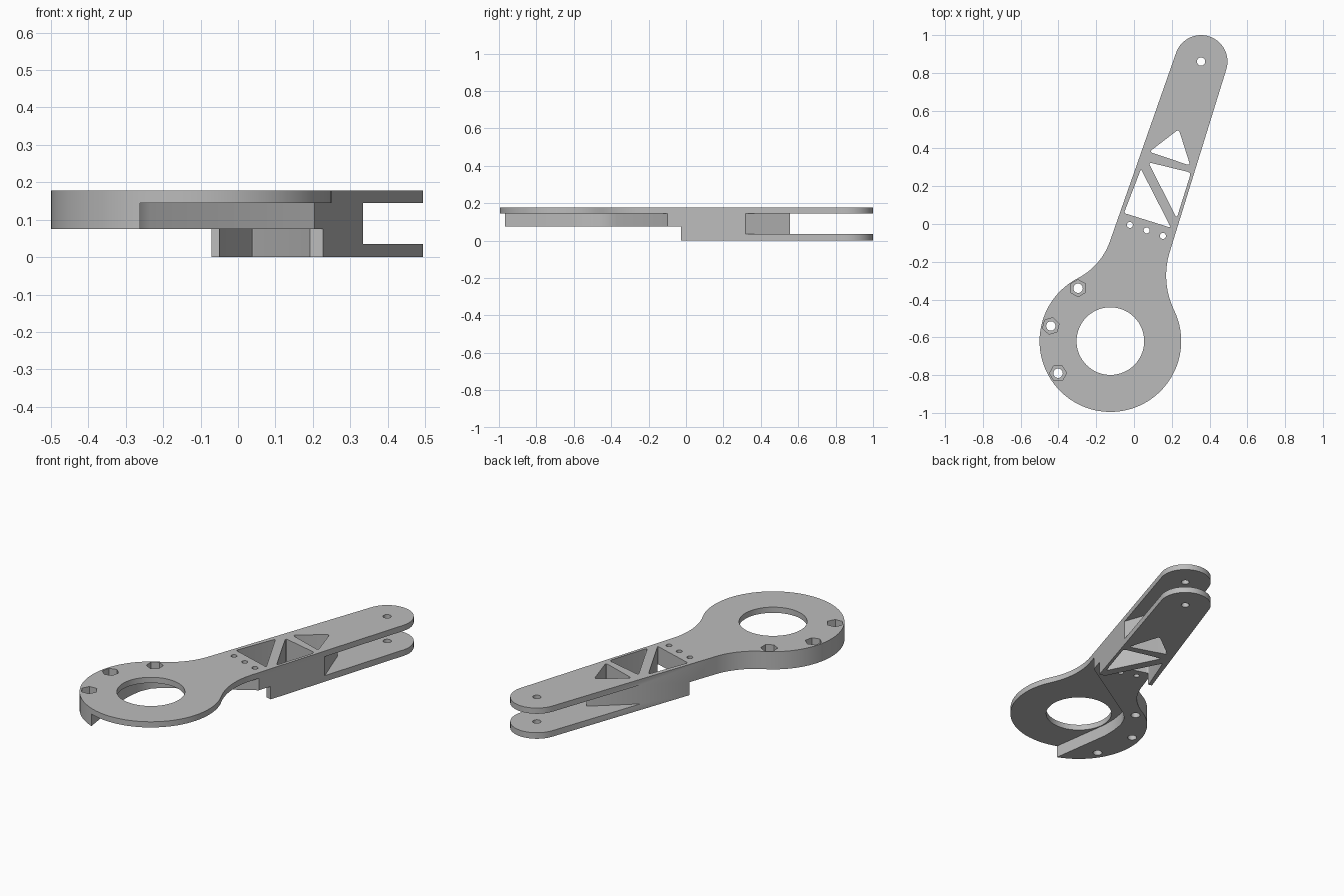
import bpy
import bmesh
import math
from mathutils import Vector

cube = bpy.data.objects.get("Cube")
if cube:
    bpy.data.objects.remove(cube, do_unlink=True)

TOP, PLATE, FLANGE, FORK = 0.178, 0.145, 0.075, 0.035
RING, RING_R = Vector((-0.125, -0.62)), 0.375
TIP, TIP_R = Vector((0.355, 0.86)), 0.14

metal = bpy.data.materials.new("grey metal")
metal.use_nodes = True
metal.diffuse_color = (0.5, 0.5, 0.5, 1)
metal.node_tree.nodes["Principled BSDF"].inputs["Base Color"].default_value = (0.5, 0.5, 0.5, 1)


def arc(c, r, a, b, n):
    return [Vector((c[0] + r * math.cos(a + (b - a) * i / n),
                    c[1] + r * math.sin(a + (b - a) * i / n))) for i in range(n + 1)]


def circle(c, r, n=32, start=0.0):
    return arc(c, r, start, start + math.tau, n)[:-1]


def angle(v):
    return math.atan2(v.y, v.x)


def rounded(points, r, n=5):
    """Polygon with softened corners."""
    pts, out = [Vector(p) for p in points], []
    for i, p in enumerate(pts):
        a = p + (pts[i - 1] - p).normalized() * r
        b = p + (pts[(i + 1) % len(pts)] - p).normalized() * r
        out += [a.lerp(p, k / n).lerp(p.lerp(b, k / n), k / n) for k in range(n + 1)]
    return out


def prism(name, points, z0, z1):
    bm = bmesh.new()
    face = bm.faces.new([bm.verts.new((p[0], p[1], z0)) for p in points])
    top = bmesh.ops.extrude_face_region(bm, geom=[face])["geom"]
    bmesh.ops.translate(bm, vec=(0, 0, z1 - z0),
                        verts=[g for g in top if isinstance(g, bmesh.types.BMVert)])
    bmesh.ops.recalc_face_normals(bm, faces=bm.faces)
    mesh = bpy.data.meshes.new(name)
    bm.to_mesh(mesh)
    bm.free()
    mesh.materials.append(metal)
    obj = bpy.data.objects.new(name, mesh)
    bpy.context.collection.objects.link(obj)
    return obj


def fillet(side, direction, f):
    """Concave blend between one arm edge and the ring (side: 1 right, -1 left)."""
    d = Vector(direction).normalized()
    n = Vector((d.y, -d.x)) * side
    edge = TIP + n * TIP_R
    rel = edge + n * f - RING
    b = rel.dot(d)
    t = -b - math.sqrt(b * b - rel.length_squared + (RING_R + f) ** 2)
    c1 = edge + n * f + d * t
    c2 = edge + n * f + d * (-b + math.sqrt(b * b - rel.length_squared + (RING_R + f) ** 2))
    c = max(c1, c2, key=lambda v: v.y)
    a0, a1 = angle(RING - c), angle(-n)
    a1 = a0 + (a1 - a0 + math.pi) % math.tau - math.pi
    return arc(c, f, a0, a1, 14), angle(c - RING), angle(n)


# Outer silhouette: ring, blends, tapered arm and rounded tip
right, ring_a, tip_a = fillet(1, (0.296, 0.955), 0.42)
left, ring_b, tip_b = fillet(-1, (0.344, 0.98), 0.35)
outline = right + arc(TIP, TIP_R, tip_a, tip_b, 28) + left[::-1]
outline += arc(RING, RING_R, ring_b, ring_a + math.tau, 64)[1:-1]
body = prism("pivot_arm", outline, 0, TOP)

cutters = []


def cut(name, points, z0=-0.1, z1=0.3):
    cutters.append(prism(name, points, z0, z1))


# Lightening windows and the open end of the lower arm
base_a, base_b = Vector((-0.053, 0.058)), Vector((0.196, -0.02))
windows = [[base_a, (0.037, 0.291), base_b],
           [(0.076, 0.327), (0.302, 0.272), (0.226, 0.03)],
           [(0.081, 0.382), (0.237, 0.502), (0.298, 0.309)]]
for i, tri in enumerate(windows):
    cut(f"window_cutter_{i}", rounded(tri, 0.012 if i == 0 else 0.02))
step = (base_b - base_a).normalized()
out = Vector((step.y, -step.x))
p0, p1 = base_a - step + Vector((0.001, 0.004)), base_b + step + Vector((0.001, 0.004))
cut("underside_cutter", [p0, p1, p1 + out * 2, p0 + out * 2], -0.1, FLANGE)

# Hollow under the ring, leaving a hooked flange along the left rim
cut("ring_hollow_cutter",
    [(-0.255, -1.1), (-0.262, -0.968), (-0.312, -0.62), (-0.311, -0.54), (-0.3, -0.47),
     (-0.275, -0.412), (-0.235, -0.37), (0.22, -0.09), (0.5, 0.08), (0.8, -1.1)],
    -0.2, PLATE)

# Fork slot with a pointed inner end
cut("fork_slot_cutter", [(-0.3, 0.085), (0.025, 0.36), (0.25, 0.555), (0.34, 0.3),
                         (0.41, 0.1), (0.9, 0.1), (0.9, 1.2), (-0.3, 1.2)], FORK, PLATE)

# Bores and nut pockets
cut("ring_bore_cutter", circle(RING, 0.179, 64))
cut("tip_bore_cutter", circle(TIP, 0.022, 24))
for i, c in enumerate([(-0.022, -0.005), (0.067, -0.034), (0.153, -0.063)]):
    cut(f"pin_hole_cutter_{i}", circle(c, 0.016, 20))
for i, c in enumerate([(-0.296, -0.34), (-0.44, -0.54), (-0.402, -0.79)]):
    cut(f"bolt_hole_cutter_{i}", circle(c, 0.025, 20))
    turn = angle(Vector(c) - RING)
    cut(f"nut_pocket_cutter_{i}", circle(c, 0.045, 6, turn + math.pi / 6), 0.12, 0.3)

bpy.context.view_layer.objects.active = body
for c in cutters:
    mod = body.modifiers.new(c.name, "BOOLEAN")
    mod.operation, mod.solver, mod.object = "DIFFERENCE", "EXACT", c
    bpy.ops.object.modifier_apply(modifier=mod.name)
for c in cutters:
    bpy.data.objects.remove(c, do_unlink=True)

bpy.ops.object.select_all(action="DESELECT")
body.select_set(True)
bpy.ops.object.shade_smooth_by_angle(angle=math.radians(30))
